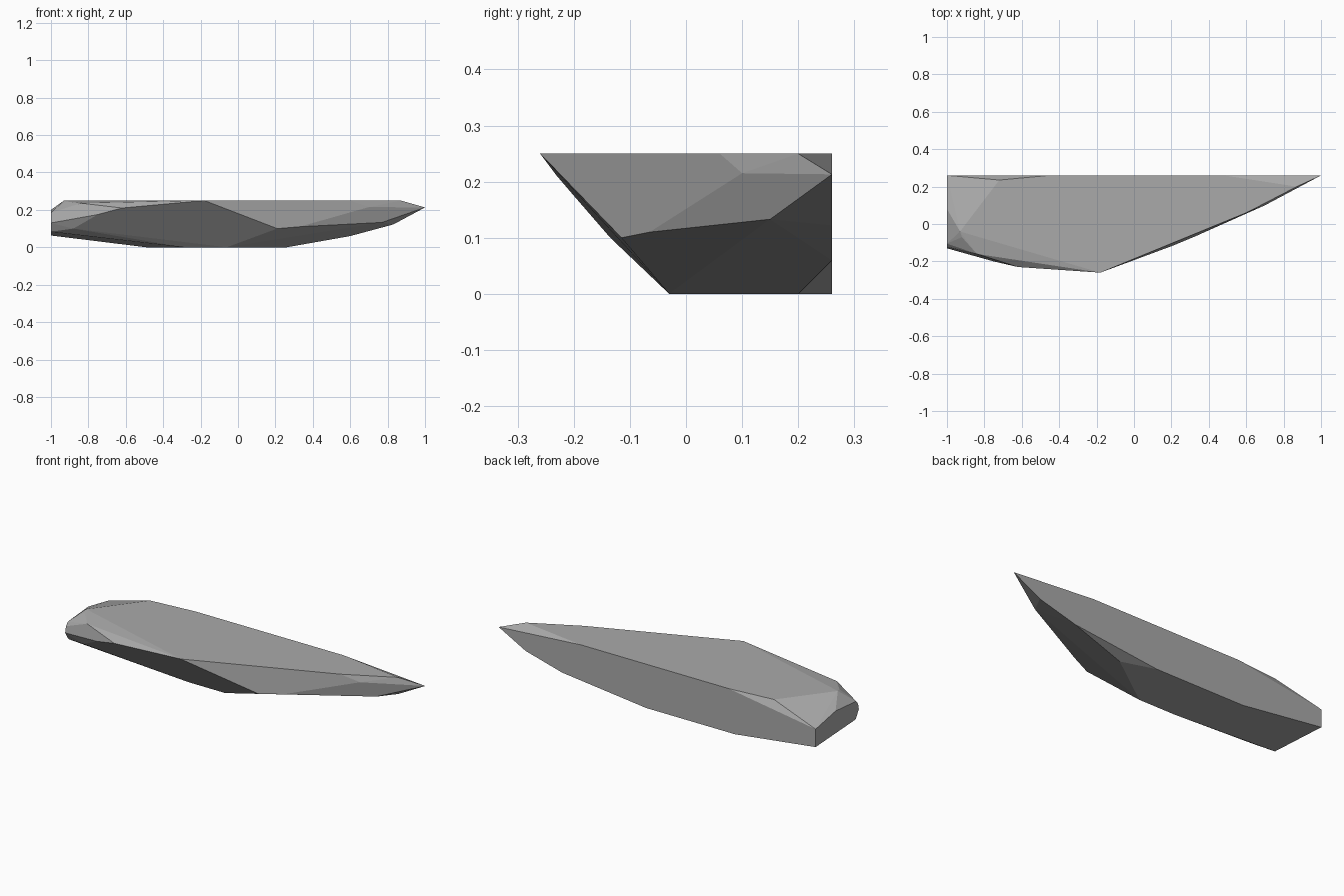
import bpy
import bmesh
import math

default_cube = bpy.data.objects.get("Cube")
if default_cube:
    bpy.data.objects.remove(default_cube, do_unlink=True)


def make_material(name, colour):
    material = bpy.data.materials.new(name)
    material.use_nodes = True
    material.diffuse_color = colour
    shader = next(node for node in material.node_tree.nodes if node.type == "BSDF_PRINCIPLED")
    shader.inputs["Base Color"].default_value = colour
    shader.inputs["Roughness"].default_value = 0.9
    return material


def build_hull(name, corners, material):
    """Wrap the chiselled corners in a convex skin and merge flat facets."""
    shape = bmesh.new()
    for corner in corners:
        shape.verts.new(corner)
    hull = bmesh.ops.convex_hull(shape, input=list(shape.verts))
    loose = [item for item in hull["geom_interior"] + hull["geom_unused"]
             if isinstance(item, bmesh.types.BMVert) and item.is_valid]
    bmesh.ops.delete(shape, geom=list(set(loose)), context="VERTS")
    bmesh.ops.dissolve_limit(shape, angle_limit=math.radians(2.5),
                             verts=list(shape.verts), edges=list(shape.edges))
    bmesh.ops.recalc_face_normals(shape, faces=list(shape.faces))
    mesh = bpy.data.meshes.new(name)
    shape.to_mesh(mesh)
    shape.free()
    mesh.materials.append(material)
    rock = bpy.data.objects.new(name, mesh)
    bpy.context.collection.objects.link(rock)
    return rock


def level(height, outline):
    """Lift a plan outline to one height."""
    return [(x, y, height) for x, y in outline]


def slice_x(position, profile):
    """Place a side profile at one x position."""
    return [(position, y, z) for y, z in profile]


def slice_y(position, profile):
    """Place a front profile at one y position."""
    return [(x, position, z) for x, z in profile]


top_height = 0.25
back = 0.26

# Flat top and flat underside
top_face = level(top_height, [(-0.18, -0.26), (0.6, 0.06), (0.87, 0.2), (0.48, back),
                              (-0.45, back), (-0.72, 0.235), (-0.93, -0.04)])
underside = level(0, [(-0.06, -0.03), (0.26, 0.2), (0.07, back), (-0.49, back), (-0.29, -0.03)])

# Sheer back and blunt end
back_face = slice_y(back, [(1, 0.213), (0.91, 0.165), (0.83, 0.122), (0.6, 0.06)])
blunt_end = slice_x(-1, [(back, 0.165), (0.08, 0.2), (-0.105, 0.185), (-0.122, 0.165),
                         (-0.13, 0.13), (-0.1, 0.083), (back, 0.063)])

# Broken corners along the front and the pointed end
front_corners = [(-0.92, -0.07, 0.245), (-0.84, -0.16, 0.236), (-0.62, -0.23, 0.21),
                 (-0.75, -0.2, 0.175), (-0.88, -0.135, 0.1)]
point_corners = [(0.21, -0.115, 0.1), (0.33, -0.065, 0.11), (0.7, 0.1, 0.215),
                 (0.77, 0.15, 0.133), (0.81, 0.24, 0.125)]

stone = make_material("grey stone", (0.4, 0.4, 0.4, 1))
corners = top_face + underside + back_face + blunt_end + front_corners + point_corners
build_hull("rock_slab", corners, stone)
